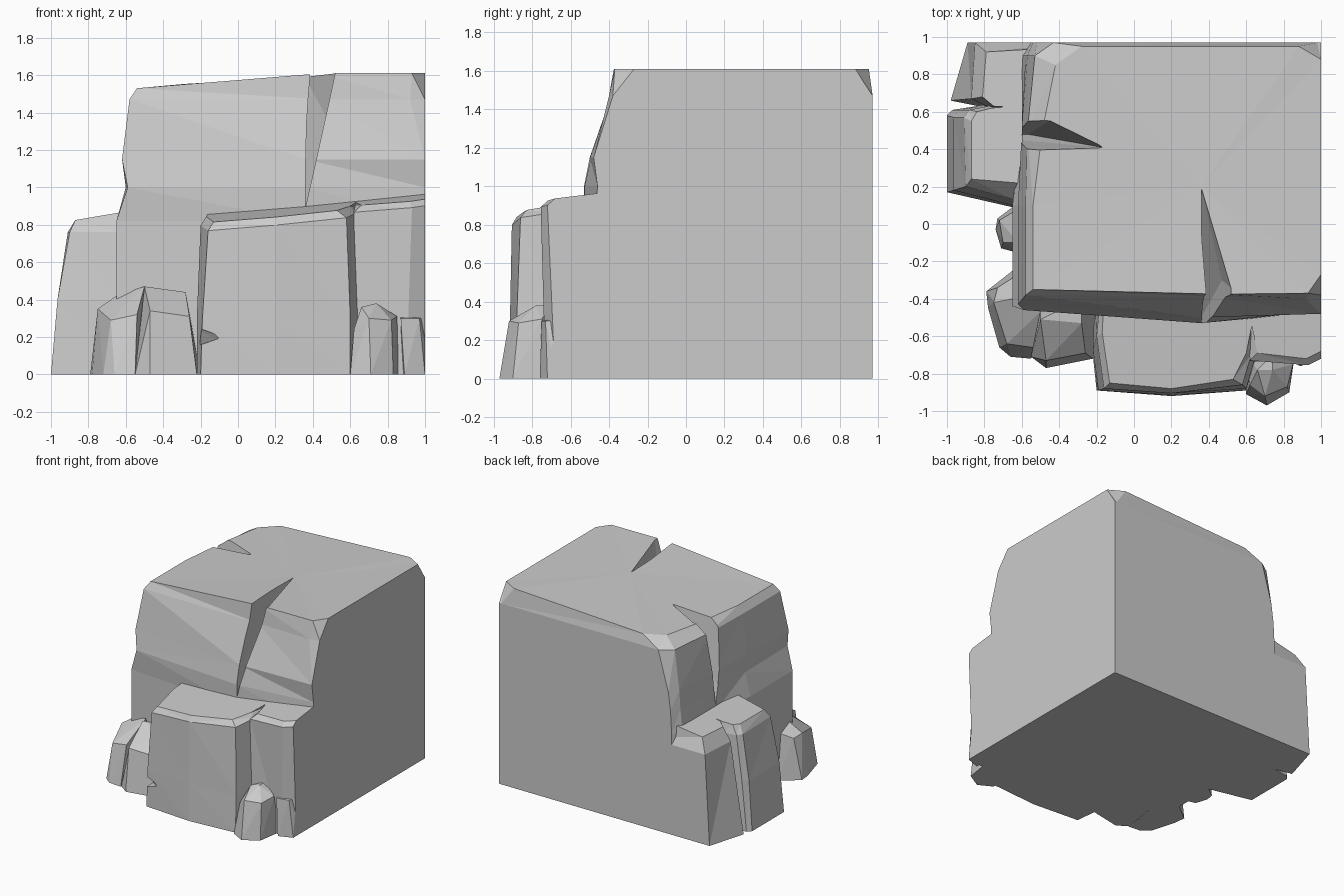
import bpy, bmesh

if "Cube" in bpy.data.objects:
    bpy.data.objects.remove(bpy.data.objects["Cube"])


def finish(name, bm):
    bmesh.ops.remove_doubles(bm, verts=bm.verts, dist=0.0005)
    bmesh.ops.triangulate(bm, faces=bm.faces)
    bmesh.ops.recalc_face_normals(bm, faces=bm.faces)
    mesh = bpy.data.meshes.new(name)
    bm.to_mesh(mesh)
    bm.free()
    ob = bpy.data.objects.new(name, mesh)
    bpy.context.collection.objects.link(ob)
    return ob


def loft(name, rings, centre=None):
    """Stack outlines (height or height function, xy points), fan the top."""
    bm = bmesh.new()
    loops = []
    for z, pts in rings:
        h = z if callable(z) else (lambda x, y, z=z: z)
        loops.append([bm.verts.new((x, y, h(x, y))) for x, y in pts])
    n = len(loops[0])
    for a, b in zip(loops, loops[1:]):
        for i in range(n):
            j = (i + 1) % n
            bm.faces.new((a[i], a[j], b[j], b[i]))
    bm.faces.new(loops[0][::-1])
    top = loops[-1]
    if centre is None:
        centre = [sum(v.co[k] for v in top) / n for k in range(3)]
    c = bm.verts.new(centre)
    for i in range(n):
        bm.faces.new((top[i], top[(i + 1) % n], c))
    return finish(name, bm)


def hull(name, base, upper):
    """Convex stone: ground outline plus upper points."""
    bm = bmesh.new()
    for p in [(x, y, 0) for x, y in base] + upper:
        bm.verts.new(p)
    r = bmesh.ops.convex_hull(bm, input=bm.verts)
    junk = [g for g in r["geom_interior"] if isinstance(g, bmesh.types.BMVert)]
    bmesh.ops.delete(bm, geom=junk, context='VERTS')
    return finish(name, bm)


def cut(target, pts):
    cutter = hull("crack_cutter", [], pts)
    cutter.hide_render = True
    m = target.modifiers.new("crack", 'BOOLEAN')
    m.operation, m.solver, m.object = 'DIFFERENCE', 'EXACT', cutter
    bpy.context.view_layer.objects.active = target
    bpy.ops.object.modifier_apply(modifier=m.name)
    bpy.data.objects.remove(cutter)


# Main cliff block: bulging front and left walls, straight back and right
def top_z(x, y):
    return min(1.61, 1.61 - (0.35 - x) * 0.09)

base = [(-.65, -.44), (.36, -.53), (1, -.47), (1, -.47), (1, .97),
        (1, .97), (-.55, .97), (-.6, .9), (-.6, .5), (-.65, .1)]
waist = [(-.59, -.46), (.36, -.53), (1, -.46), (1, -.46), (1, .97),
         (1, .97), (-.54, .97), (-.58, .9), (-.6, .5), (-.6, .1)]
bulge = [(-.62, -.43), (.36, -.5), (1, -.48), (1, -.48), (1, .97),
         (1, .97), (-.52, .97), (-.57, .9), (-.6, .5), (-.62, .1)]
rim = [(-.58, -.38), (.45, -.39), (.92, -.4), (1, -.38), (1, .97),
       (.98, .97), (-.43, .97), (-.53, .9), (-.57, .5), (-.58, .1)]
crown = [(-.54, -.35), (.45, -.375), (.93, -.37), (1, -.27), (1, .88),
         (.88, .95), (-.28, .95), (-.42, .85), (-.49, .5), (-.54, .1)]
cliff = loft("cliff_block", [(0, base), (.82, base), (1.0, waist), (1.15, bulge),
                             (1.47, rim), (top_z, crown)], (.36, .2, 1.59))

# Front crack and left crack
cut(cliff, [(.36, .19, 1.585), (.36, .19, 1.8), (.43, -.38, 1.8), (.56, -.38, 1.8),
            (.43, -.7, 1.8), (.56, -.7, 1.8), (.47, -.3, 1.38),
            (.36, -.5, .89), (.36, -.7, .89), (.37, -.7, 1.15)])
cut(cliff, [(-.17, .41, 1.53), (-.17, .41, 1.8), (-.43, .37, 1.8), (-.75, .38, 1.8),
            (-.4, .58, 1.8), (-.75, .6, 1.8), (-.57, .48, .88), (-.75, .46, .85)])


# Front ledge, in two blocks split by a cleft
def ledge_z(x, y):
    return .81 + .09 * (x + .17) + .12 * (y + .86)

front = loft("front_ledge", [
    (0, [(-.21, -.4), (-.22, -.7), (-.2, -.89), (.2, -.92), (.6, -.89), (.66, -.7), (.66, -.4)]),
    (.3, [(-.21, -.4), (-.22, -.67), (-.19, -.89), (.2, -.915), (.6, -.88), (.65, -.7), (.66, -.4)]),
    (lambda x, y: ledge_z(x, y) - .04,
     [(-.18, -.4), (-.2, -.6), (-.16, -.88), (.2, -.905), (.58, -.86), (.63, -.69), (.66, -.4)]),
    (ledge_z, [(-.16, -.4), (-.17, -.58), (-.13, -.85), (.2, -.88), (.53, -.83), (.6, -.69), (.66, -.4)])])
cut(front, [(-.3, -.8, .28), (-.3, -1, .28), (-.08, -.92, .2), (-.2, -.8, .16),
            (-.3, -1, .12), (-.12, -.88, .19)])
loft("right_ledge", [
    (0, [(.6, -.4), (.62, -.74), (.9, -.73), (1, -.68), (1, -.4)]),
    (lambda x, y: ledge_z(x, y) - .03,
     [(.6, -.4), (.62, -.73), (.93, -.755), (1, -.72), (1, -.4)]),
    (ledge_z, [(.6, -.4), (.66, -.69), (.92, -.72), (1, -.68), (1, -.4)])])


# Left ledge, in two blocks split by a cleft
def shelf_z(x, y):
    return .82 + .17 * (x + .9)

loft("left_ledge_front", [
    (0, [(-.3, .66), (-.78, .64), (-.97, .61), (-1, .58), (-1, .17), (-.65, .09), (-.3, .09)]),
    (.4, [(-.3, .66), (-.78, .63), (-.93, .61), (-.965, .57), (-.965, .18), (-.65, .1), (-.3, .1)]),
    (.76, [(-.3, .66), (-.78, .63), (-.88, .61), (-.91, .57), (-.9, .2), (-.64, .13), (-.3, .13)]),
    (shelf_z, [(-.3, .66), (-.76, .62), (-.84, .6), (-.87, .55), (-.87, .24), (-.63, .22), (-.3, .22)])])
loft("left_ledge_back", [
    (0, [(-.3, .6), (-.78, .62), (-.98, .66), (-.89, .97), (-.3, .97)]),
    (.73, [(-.3, .6), (-.77, .62), (-.87, .67), (-.85, .97), (-.3, .97)]),
    (shelf_z, [(-.3, .6), (-.75, .63), (-.81, .68), (-.79, .92), (-.3, .95)])])

# Fallen stones around the foot
hull("left_stone", [(-.79, -.36), (-.78, -.45), (-.72, -.66), (-.66, -.71), (-.55, -.72),
                    (-.5, -.3), (-.65, -.25)],
     [(-.75, -.42, .35), (-.73, -.34, .33), (-.68, -.64, .29), (-.54, -.66, .32),
      (-.65, -.4, .42), (-.5, -.47, .47), (-.62, -.27, .38)])
hull("left_inner_stone", [(-.55, -.71), (-.47, -.77), (-.22, -.72), (-.2, -.4), (-.5, -.4)],
     [(-.47, -.73, .34), (-.26, -.69, .31), (-.5, -.51, .47), (-.28, -.53, .44), (-.28, -.4, .44)])
hull("side_stone", [(-.71, -.13), (-.74, -.03), (-.73, .03), (-.65, .09), (-.6, -.16)],
     [(-.7, -.1, .32), (-.72, .02, .33), (-.62, .08, .4), (-.62, -.1, .4)])
hull("right_stone", [(.6, -.7), (.6, -.91), (.71, -.97), (.83, -.9), (.86, -.7)],
     [(.62, -.86, .24), (.7, -.92, .3), (.82, -.87, .29), (.85, -.75, .31),
      (.66, -.78, .36), (.74, -.78, .38), (.74, -.7, .38)])
hull("corner_stone", [(.88, -.7), (.89, -.76), (1, -.72), (1, -.6)],
     [(.87, -.75, .3), (.87, -.68, .32), (1, -.7, .16), (.97, -.73, .3), (1, -.64, .3)])
